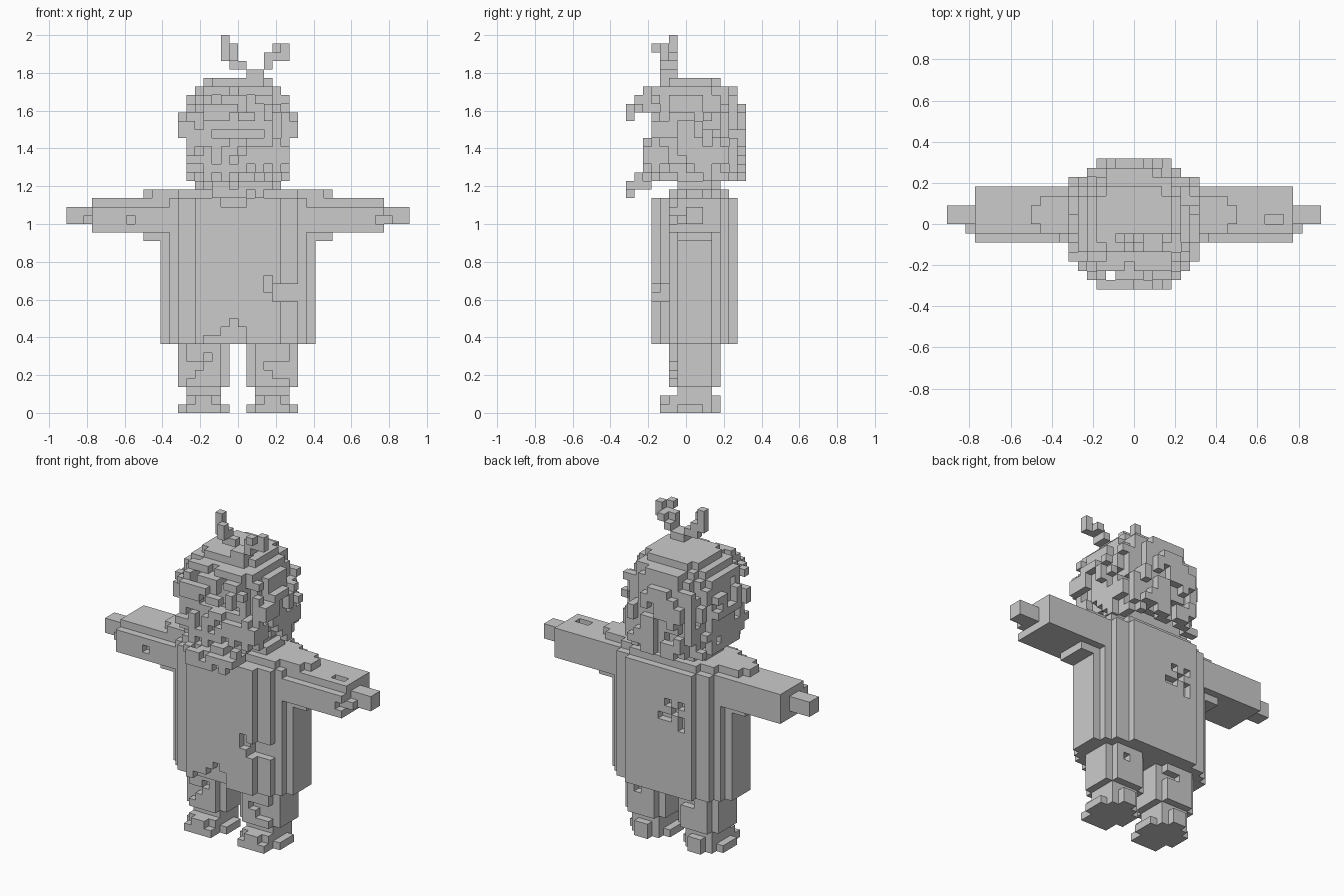
import bpy, bmesh, random
from mathutils import Vector

if "Cube" in bpy.data.objects:
    bpy.data.objects.remove(bpy.data.objects["Cube"])

U = 2 / 44          # edge of one block
random.seed(7)
grey = bpy.data.materials.new("plain_grey")
grey.diffuse_color = (0.6, 0.6, 0.6, 1)
grey.use_nodes = True
grey.node_tree.nodes["Principled BSDF"].inputs["Base Color"].default_value = grey.diffuse_color


def box(x0, x1, y0, y1, z0, z1):
    return {(x, y, z) for x in range(x0, x1) for y in range(y0, y1) for z in range(z0, z1)}


def mirror(cells):
    return {(-1 - x, y, z) for x, y, z in cells}


def build(name, cells):
    """Skin a set of blocks with faces only where a block is exposed."""
    bm = bmesh.new()
    for c in sorted(cells):
        for axis in range(3):
            for side in (0, 1):
                n = list(c)
                n[axis] += 2 * side - 1
                if tuple(n) in cells:
                    continue
                a, b = (axis + 1) % 3, (axis + 2) % 3
                loop = []
                for da, db in ((0, 0), (1, 0), (1, 1), (0, 1)):
                    p = Vector(c)
                    p[axis] += side
                    p[a] += da
                    p[b] += db
                    loop.append(bm.verts.new(p * U))
                bm.faces.new(loop if side else loop[::-1])
    bmesh.ops.remove_doubles(bm, verts=bm.verts, dist=U * 0.01)
    bmesh.ops.dissolve_limit(bm, angle_limit=0.01, verts=bm.verts, edges=bm.edges)
    me = bpy.data.meshes.new(name)
    bm.to_mesh(me)
    bm.free()
    me.materials.append(grey)
    bpy.context.collection.objects.link(bpy.data.objects.new(name, me))


# feet: rounded sole, upper, ankle
foot = (box(2, 6, -3, 3, 0, 1) | box(1, 7, -1, 2, 0, 1) | box(3, 5, 3, 4, 0, 1)
        | box(2, 6, -2, 3, 1, 2) | box(3, 5, -3, 4, 1, 2) | box(2, 6, -1, 3, 2, 3))
build("right_foot", foot)
build("left_foot", mirror(foot))

# trouser legs with worn holes
leg = box(2, 6, -2, 4, 3, 8) | box(1, 7, -1, 3, 3, 8)
build("right_leg", leg - box(3, 6, -2, -1, 5, 6) - box(4, 6, -2, -1, 4, 5)
      - box(4, 5, 3, 4, 6, 7))
build("left_leg", mirror(leg) - box(-4, -3, -2, -1, 6, 7) - box(-6, -4, -2, -1, 5, 6)
      - box(-6, -5, -2, -1, 4, 5) - box(-4, -2, 3, 4, 6, 7))

# robe: stepped round section, torn hem and holes
robe = set()
for half, y0, y1 in ((5, -4, 6), (7, -3, 5), (8, -2, 4)):
    robe |= box(-half, half, y0, y1, 8, 25)
robe |= box(-9, 9, -1, 3, 8, 21)
robe -= box(-4, 1, -4, -3, 8, 9) | box(-2, 1, -4, -3, 9, 10) | box(-1, 0, -4, -3, 10, 11)
robe -= box(3, 4, -4, -3, 14, 16) | box(4, 7, -4, -2, 13, 15)
for x, z in ((-1, 18), (-2, 18), (-2, 20), (-3, 19), (-4, 20), (-4, 18), (-4, 17)):
    robe.discard((x, 5, z))
# shoulders and collar
robe |= box(-10, 10, -1, 3, 25, 26) | box(-7, 7, -2, 4, 25, 26) | box(-5, 5, -2, 5, 25, 26)
robe |= box(-5, 5, -1, 3, 26, 27) | box(-4, 4, -1, 4, 26, 27)
robe |= box(-11, 11, 0, 2, 25, 26)
robe -= box(-2, 1, -4, -3, 24, 25)
build("robe", robe)

# sleeves and hands
sleeve = box(8, 17, -2, 4, 21, 24) | box(8, 17, -1, 4, 24, 25) | box(8, 11, -1, 3, 20, 21)
hand = box(17, 20, 0, 2, 22, 24) | box(17, 18, -1, 0, 22, 23)
build("right_sleeve", sleeve - box(14, 16, 0, 1, 24, 25) - box(16, 17, -2, -1, 22, 23))
build("left_sleeve", mirror(sleeve) - box(-13, -12, -2, -1, 22, 23))
build("right_hand", hand)
build("left_hand", mirror(hand))


def disc(r, cy, z, y0=-7, y1=7, xmax=7):
    return {(x, y, z) for x in range(-xmax, xmax) for y in range(y0, y1)
            if (x + .5) ** 2 + (y + .5 - cy) ** 2 <= r * r}


# head: rounded core with brow and nose
head = box(-4, 4, -1, 4, 27, 28)
for z in range(28, 39):
    r = {28: 4.6, 29: 5.2, 36: 5.6, 37: 5.3, 38: 4.4}.get(z, 5.7)
    head |= disc(r, 0.5, z, -4 if z < 38 else -3, 4 if z == 38 else 6)
head -= box(-3, 3, -4, -3, 32, 33)
head |= box(-1, 1, -5, -4, 31, 32)
build("head", head)

# hair: ragged shell of short tufts and loose blocks
hair = set()
front = {27: -3, 28: -4, 32: -4, 33: -4, 34: -7, 35: -7, 36: -6, 37: -5}
tuft = {}
for z in range(27, 38):
    xmax = 7 if 32 <= z <= 34 else 6 if z < 37 else 5
    r = {27: 7.2, 36: 6.9, 37: 6.1}.get(z, 7.6)
    for x, y, _ in sorted(disc(r, 0, z, front.get(z, -5), 7 if z < 36 else 6, xmax)):
        inner = (x + .5) ** 2 + (y + .5) ** 2 < 5.3 ** 2
        if (x, y, z) in head or (inner and z < 36):
            continue
        if z < 34 and y < -3 and abs(x + .5) < 4 and z > 30:
            continue                       # open face
        if z == 34 and y in (-6, -5):
            continue                       # gap behind the fringe tips
        keep = tuft.setdefault((x, y, (z + x % 2) // 2), random.random())
        if 0.7 * keep + 0.3 * random.random() < 0.53:
            hair.add((x, y, z))
build("hair", hair)

# beard: ragged wedge stepping forward as it falls
beard = set()
for z, y0, y1, w in ((30, -5, -3, 4), (29, -5, -3, 5), (28, -5, -3, 5), (27, -6, -3, 4),
                     (26, -7, -4, 4), (25, -7, -6, 3)):
    beard |= {c for c in sorted(box(-w, w, y0, y1, z, z + 1)) if random.random() < 0.6}
build("beard", beard - head)

# twig on the crown with two crooked branches
build("twig_stem", box(1, 3, -3, -1, 39, 40) | box(1, 2, -2, -1, 38, 39) | box(0, 1, -2, -1, 40, 41))
build("left_branch", box(-1, 0, -2, -1, 40, 42) | box(-2, -1, -2, -1, 41, 42)
      | box(-1, 0, -3, -2, 41, 43) | box(-2, -1, -2, -1, 42, 44))
build("right_branch", box(3, 4, -3, -1, 40, 41) | box(3, 4, -3, -2, 41, 42)
      | box(4, 5, -3, -1, 41, 42) | box(5, 6, -3, -2, 41, 43) | box(4, 5, -4, -3, 42, 43))
